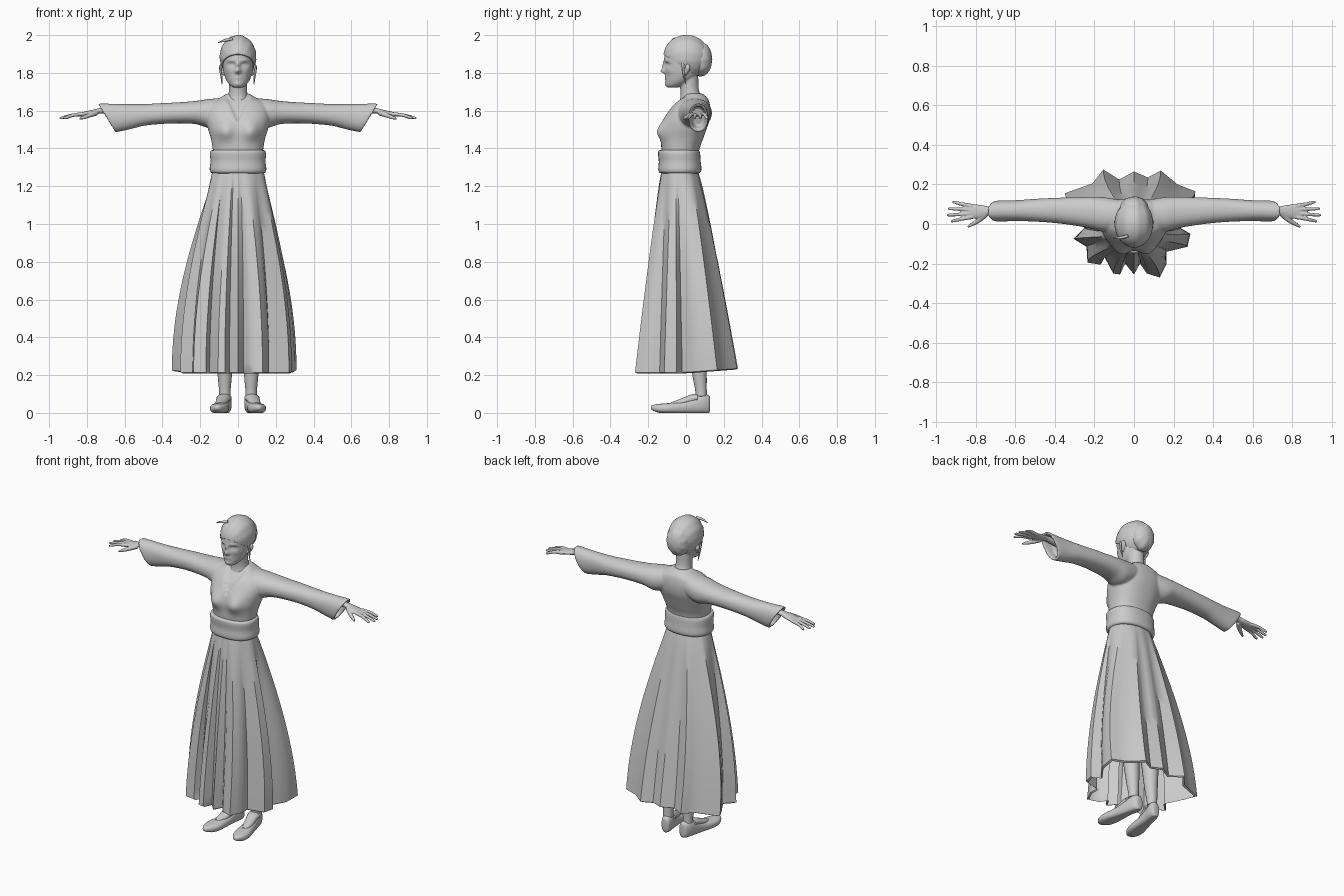
import bpy, bmesh, math
from math import sin, cos, pi, exp
from mathutils import Vector, Matrix

cube = bpy.data.objects.get("Cube")
if cube:
    bpy.data.objects.remove(cube)

GREY = (0.6, 0.6, 0.6, 1)
grey = bpy.data.materials.new("plain_grey")
grey.use_nodes = True
grey.diffuse_color = GREY
grey.node_tree.nodes["Principled BSDF"].inputs["Base Color"].default_value = GREY


def smooth_rows(rows, k):
    """Catmull-Rom interpolation through rows of numbers."""
    out = []
    for i in range(len(rows) - 1):
        a, b = rows[max(i - 1, 0)], rows[i]
        c, d = rows[i + 1], rows[min(i + 2, len(rows) - 1)]
        for j in range(k):
            t = j / k
            out.append([q + t * (r - p) / 2 + t * t * (2 * p - 5 * q + 4 * r - s) / 2
                        + t ** 3 * (3 * q - p - 3 * r + s) / 2 for p, q, r, s in zip(a, b, c, d)])
    return out + [list(rows[-1])]


def skin(bm, rings, cap=True):
    loops = [[bm.verts.new(p) for p in ring] for ring in rings]
    for a, b in zip(loops, loops[1:]):
        for i in range(len(a)):
            j = (i + 1) % len(a)
            bm.faces.new((a[i], a[j], b[j], b[i]))
    if cap:
        bm.faces.new(loops[0][::-1])
        bm.faces.new(loops[-1])


def loft(bm, axis, rows, n=32, k=4, power=2, shape=None, cap=True):
    """Rows are (position, u_min, u_max, v_min, v_max) across the axis."""
    rings = []
    for w, u0, u1, v0, v1 in smooth_rows(rows, k):
        ring = []
        for i in range(n):
            c, s = cos(2 * pi * i / n), sin(2 * pi * i / n)
            u = (u0 + u1) / 2 + (u1 - u0) / 2 * math.copysign(abs(c) ** (2 / power), c)
            v = (v0 + v1) / 2 + (v1 - v0) / 2 * math.copysign(abs(s) ** (2 / power), s)
            p = Vector({"x": (w, u, v), "y": (u, w, v), "z": (u, v, w)}[axis])
            ring.append(shape(p) if shape else p)
        rings.append(ring)
    skin(bm, rings, cap)


def limb(bm, rows, n=12):
    """Round tapered tube through rows of (x, y, z, radius)."""
    rows = smooth_rows(rows, 4)
    rings = []
    for i, row in enumerate(rows):
        d = Vector(rows[min(i + 1, len(rows) - 1)][:3]) - Vector(rows[max(i - 1, 0)][:3])
        q = d.to_track_quat("Z", "Y")
        rings.append([Vector(row[:3]) + q @ Vector((cos(2 * pi * j / n), sin(2 * pi * j / n), 0)) * row[3]
                      for j in range(n)])
    skin(bm, rings)


def ball(bm, centre, radii):
    m = Matrix.Translation(centre) @ Matrix.Diagonal((*radii, 1))
    return bmesh.ops.create_uvsphere(bm, u_segments=48, v_segments=24, radius=1, matrix=m)["verts"]


def finish(name, bm, mirror=False, voxel=0, angle=50):
    bmesh.ops.recalc_face_normals(bm, faces=bm.faces)
    mesh = bpy.data.meshes.new(name)
    bm.to_mesh(mesh)
    bm.free()
    mesh.materials.append(grey)
    ob = bpy.data.objects.new(name, mesh)
    bpy.context.collection.objects.link(ob)
    bpy.ops.object.select_all(action="DESELECT")
    ob.select_set(True)
    bpy.context.view_layer.objects.active = ob
    bpy.ops.object.shade_smooth_by_angle(angle=math.radians(angle))
    if voxel:
        r = ob.modifiers.new("merge", "REMESH")
        r.mode, r.voxel_size, r.use_smooth_shade = "VOXEL", voxel, True
        s = ob.modifiers.new("soften", "SMOOTH")
        s.factor, s.iterations = 0.5, 3
    if mirror:
        ob.modifiers.new("mirror", "MIRROR").use_mirror_merge = False


def bump(p, x, z, sx, sz):
    return exp(-((p.x - x) / sx) ** 2 - ((p.z - z) / sz) ** 2)


# Bodice with a sunken V neckline, and bell sleeves with hollow cuffs
def bodice_shape(p):
    if p.y < 0.02:
        p.y -= 0.035 * (bump(p, 0.07, 1.49, 0.05, 0.05) + bump(p, -0.07, 1.49, 0.05, 0.05))
        if p.z > 1.54 and abs(p.x) < (p.z - 1.54) * 0.5:
            p.y += 0.013
    return p


bm = bmesh.new()
loft(bm, "z", [(1.26, -.12, .12, -.12, .05), (1.39, -.133, .133, -.13, .07), (1.45, -.143, .143, -.128, .09),
               (1.5, -.158, .158, -.125, .108), (1.55, -.168, .168, -.118, .125), (1.6, -.168, .168, -.092, .13),
               (1.64, -.15, .15, -.06, .125), (1.665, -.1, .1, -.035, .115), (1.69, -.06, .06, -.022, .09)],
     n=120, k=8, power=2.3, shape=bodice_shape)
for side in (1, -1):
    def sleeve_shape(p):
        slant = max(0, (p.x - 0.5) / 0.24)
        return Vector((side * (p.x - 0.09 * slant * (1.64 - p.z) / 0.15), p.y, p.z))
    loft(bm, "x", [(.06, -.03, .12, 1.54, 1.668), (.15, -.04, .135, 1.51, 1.662), (.22, -.022, .137, 1.528, 1.652),
                   (.3, -.008, .135, 1.533, 1.645), (.4, .005, .132, 1.53, 1.64), (.5, .012, .127, 1.52, 1.635),
                   (.62, .015, .12, 1.5, 1.635), (.735, .012, .118, 1.487, 1.638), (.74, .02, .11, 1.495, 1.63),
                   (.73, .026, .104, 1.502, 1.624), (.66, .032, .1, 1.52, 1.62)],
         shape=sleeve_shape, power=2.2)
finish("bodice_and_sleeves", bm, voxel=0.006)

# Wide sash with rolled edges
bm = bmesh.new()
loft(bm, "z", [(1.268, -.125, .125, -.125, .06), (1.272, -.143, .143, -.141, .075), (1.29, -.15, .15, -.147, .082),
               (1.33, -.146, .146, -.144, .078), (1.37, -.148, .148, -.148, .075), (1.388, -.142, .142, -.145, .07),
               (1.392, -.125, .125, -.13, .06)], n=48, power=2.3)
finish("waist_sash", bm)

# Pleated skirt: waist ellipse blended into a folded hem outline
hem = [(0, -.255), (.03, -.2), (.065, -.25), (.13, -.27), (.165, -.2), (.165, -.14), (.27, -.115), (.285, -.05),
       (.235, -.02), (.3, .07), (.31, .165), (.22, .2), (.135, .27), (.07, .235), (0, .265), (-.075, .225),
       (-.155, .275), (-.21, .205), (-.35, .155), (-.31, .08), (-.25, -.02), (-.305, -.075), (-.24, -.115),
       (-.235, -.195), (-.17, -.205), (-.15, -.165), (-.105, -.25), (-.07, -.255), (-.045, -.2)]
bm = bmesh.new()
rings = []
STEPS = 20
for i in range(STEPS + 1):
    s = i / STEPS
    tx, ty = sin(pi / 2 * s), s ** 0.85
    ring = []
    for j, (hx, hy) in enumerate(hem):
        nx, ny = hem[(j + 1) % len(hem)]
        for px, py in ((hx, hy), ((hx + nx) / 2, (hy + ny) / 2)):
            a = math.atan2(py / 0.8, px)
            wx, wy = 0.138 * cos(a), -0.033 + 0.098 * sin(a)
            z = 1.275 - s * (1.06 - 0.02 * max(0, py / 0.27))
            ring.append((wx + (px - wx) * tx, wy + (py - wy) * ty, z))
    rings.append(ring)
# Hem turned slightly under
rings.append([(x * 0.96, y * 0.96, z - 0.006) for x, y, z in rings[-1]])
skin(bm, rings, cap=False)
finish("pleated_skirt", bm, angle=40)

# Legs and slippers, toes turned out
bm = bmesh.new()
limb(bm, [(.075, .02, 1.1, .06), (.075, .03, .6, .055), (.072, .06, .35, .048), (.07, .072, .2, .038),
          (.07, .08, .11, .03), (.07, .08, .04, .032)], n=20)
finish("leg", bm, mirror=True)


def turn_out(p):
    return Vector((p.x + 0.17 * (0.08 - p.y), p.y, max(p.z, 0)))


bm = bmesh.new()
loft(bm, "y", [(.128, .06, .08, .03, .07), (.122, .045, .095, 0, .092), (.09, .035, .105, -.004, .1),
               (.04, .035, .108, -.004, .082), (-.02, .03, .112, -.004, .06), (-.09, .022, .118, -.004, .052),
               (-.14, .027, .108, 0, .048), (-.175, .045, .085, .012, .042), (-.186, .058, .07, .022, .034)],
     n=24, power=2.5, shape=turn_out)
finish("slipper", bm, mirror=True)
bm = bmesh.new()
loft(bm, "y", [(.06, .03, .11, .06, .1), (.03, .035, .105, .05, .098), (-.03, .042, .1, .035, .074),
               (-.08, .055, .085, .035, .056)], n=20, shape=turn_out)
finish("instep", bm, mirror=True)

# Hands: palm, four spread fingers and a thumb
bm = bmesh.new()
loft(bm, "x", [(.64, .045, .09, 1.575, 1.615), (.72, .045, .088, 1.585, 1.615), (.76, .035, .094, 1.578, 1.607),
               (.8, .026, .1, 1.572, 1.598), (.835, .028, .1, 1.568, 1.59)], n=20)
for y0, y1, reach in ((.036, .015, .925), (.054, .045, .945), (.073, .077, .94), (.091, .11, .918)):
    ym = (y0 + y1) / 2
    limb(bm, [(.815, y0, 1.582, .011), (.87, ym, 1.577, .0095), (reach - .01, y1, 1.562, .0075),
              (reach, y1, 1.559, .004)])
limb(bm, [(.75, .05, 1.59, .016), (.78, .022, 1.578, .013), (.815, 0, 1.565, .01), (.84, -.015, 1.556, .005)])
finish("hand", bm, mirror=True, voxel=0.004)


# Head with modelled face, neck and ears
def face_shape(p):
    if p.y < 0:
        push = 0.013 * bump(p, 0, 1.838, 0.011, 0.022) + 0.026 * bump(p, 0, 1.809, 0.014, 0.013)
        push += 0.006 * bump(p, 0, 1.774, 0.022, 0.01) - 0.004 * bump(p, 0, 1.774, 0.03, 0.002)
        push += 0.006 * bump(p, 0, 1.742, 0.02, 0.014)
        for s in (1, -1):
            push -= 0.013 * bump(p, s * 0.034, 1.844, 0.018, 0.011)
            push += 0.007 * bump(p, s * 0.034, 1.842, 0.01, 0.006)
            push += 0.005 * bump(p, s * 0.036, 1.865, 0.024, 0.008)
            push += 0.004 * bump(p, s * 0.05, 1.812, 0.018, 0.016)
        p.y -= push
    return p


bm = bmesh.new()
loft(bm, "z", [(1.722, -.022, .022, -.095, -.045), (1.733, -.04, .04, -.105, -.01), (1.755, -.058, .058, -.107, .03),
               (1.785, -.071, .071, -.108, .06), (1.82, -.079, .079, -.11, .075), (1.86, -.083, .083, -.114, .085),
               (1.9, -.083, .083, -.112, .085), (1.94, -.07, .07, -.09, .07), (1.97, -.04, .04, -.05, .04)],
     n=96, k=8, shape=face_shape)
loft(bm, "z", [(1.63, -.075, .075, -.04, .11), (1.67, -.056, .056, -.03, .085), (1.71, -.048, .048, -.03, .068),
               (1.78, -.05, .05, -.04, .065)], n=32)
for s in (1, -1):
    limb(bm, [(s * .075, -.012, 1.79, .008), (s * .083, .002, 1.805, .011), (s * .088, .01, 1.83, .014),
              (s * .085, .005, 1.845, .008)])
finish("head_and_neck", bm, voxel=0.004)

# Swept-back hair with combed ridges, cut along the hairline
bm = bmesh.new()
centre = Vector((0, .002, 1.885))
for v in ball(bm, centre, (.097, .122, .115)):
    d = v.co - centre
    v.co = centre + d * (1 + 0.012 * sin(16 * math.atan2(d.x, d.z + 0.05)))
cut = bmesh.ops.bisect_plane(bm, geom=bm.verts[:] + bm.edges[:] + bm.faces[:], plane_co=(0, -.12, 1.9),
                             plane_no=(0, -.14, -.21), clear_outer=True)
bmesh.ops.holes_fill(bm, edges=[e for e in bm.edges if e.is_boundary])
finish("hair", bm)

# Low bun and loose locks
bm = bmesh.new()
bun = Vector((0, .078, 1.872))
for v in ball(bm, bun, (.072, .06, .09)):
    d = v.co - bun
    v.co = bun + d * (1 + 0.02 * sin(9 * math.atan2(d.x, d.z)))
finish("hair_bun", bm)
bm = bmesh.new()
for s in (1, -1):
    limb(bm, [(s * .08, -.02, 1.87, .008), (s * .092, -.015, 1.82, .006), (s * .088, -.01, 1.78, .005),
              (s * .085, 0, 1.74, .002)], n=8)
limb(bm, [(-.03, -.06, 1.98, .008), (-.07, -.07, 1.972, .007), (-.105, -.07, 1.96, .002)], n=8)
finish("loose_locks", bm)
